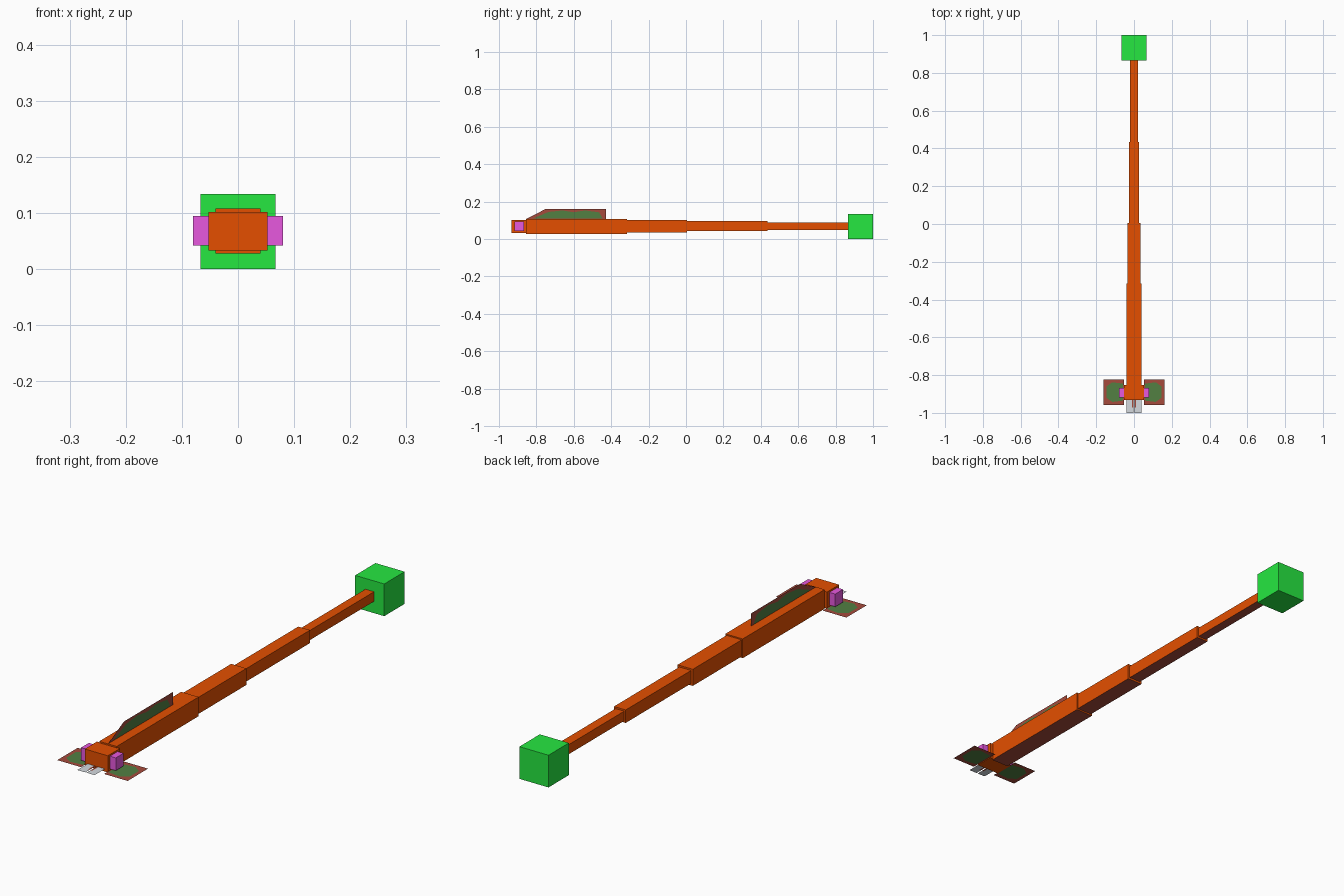
import bpy
import bmesh

if "Cube" in bpy.data.objects:
    bpy.data.objects.remove(bpy.data.objects["Cube"])


def material(name, rgb):
    m = bpy.data.materials.new(name)
    m.diffuse_color = (*rgb, 1.0)
    m.use_nodes = True
    m.node_tree.nodes["Principled BSDF"].inputs["Base Color"].default_value = m.diffuse_color
    return m


ORANGE = material("burnt orange", (0.78, 0.078, 0.0))
GREEN = material("bright green", (0.02, 0.84, 0.055))
PINK = material("orchid pink", (0.82, 0.10, 0.75))
GREY = material("light grey", (0.66, 0.70, 0.74))
RUST = material("rust brown", (0.38, 0.07, 0.045))
MOSS = material("moss green", (0.085, 0.215, 0.055))


def finish(name, bm, mats):
    mesh = bpy.data.meshes.new(name)
    bm.to_mesh(mesh)
    bm.free()
    for m in mats:
        mesh.materials.append(m)
    ob = bpy.data.objects.new(name, mesh)
    bpy.context.collection.objects.link(ob)
    return ob


def box(name, x, y, z, mat, under=None):
    """Box from (min, max) ranges, with an optional underside colour."""
    bm = bmesh.new()
    bmesh.ops.create_cube(bm, size=1)
    for v in bm.verts:
        v.co = [r[0] if c < 0 else r[1] for c, r in zip(v.co, (x, y, z))]
    bm.normal_update()
    for f in bm.faces:
        if under and f.normal.z < -0.5:
            f.material_index = 1
    return finish(name, bm, [mat, under] if under else [mat])


def fin(name, outer, inner):
    """Flat fin: rust border around a moss patch."""
    bm = bmesh.new()
    a = [bm.verts.new(p) for p in outer]
    b = [bm.verts.new(p) for p in inner]
    n = len(a)
    for i in range(n):
        j = (i + 1) % n
        bm.faces.new((a[i], a[j], b[j], b[i]))
    bm.faces.new(b).material_index = 1
    return finish(name, bm, [RUST, MOSS])


# Body segments tapering to the back: half width, y range, z range
segments = [
    (0.040, (-0.855, -0.316), (0.028, 0.108)),
    (0.035, (-0.316, 0.005), (0.034, 0.103)),
    (0.027, (0.005, 0.435), (0.042, 0.096)),
    (0.020, (0.435, 0.870), (0.049, 0.089)),
]
for i, (w, y, z) in enumerate(segments):
    box(f"body_segment_{i + 1}", (-w, w), y, z, ORANGE, RUST)

# Head and tail block
box("head", (-0.053, 0.053), (-0.932, -0.852), (0.033, 0.102), ORANGE)
box("tail_block", (-0.067, 0.067), (0.866, 1.0), (0.0, 0.134), GREEN)

# Paired head parts
for side, s in (("left", -1), ("right", 1)):
    box(f"{side}_eye", sorted((s * 0.053, s * 0.08)), (-0.918, -0.867),
        (0.042, 0.095), PINK)
    fz = 0.036
    fin(f"{side}_head_fin",
        [(s * x, y, fz) for x, y in
         ((0.053, -0.957), (0.115, -0.957), (0.162, -0.957),
          (0.162, -0.823), (0.115, -0.823), (0.053, -0.823))],
        [(s * x, y, fz) for x, y in
         ((0.058, -0.935), (0.115, -0.942), (0.146, -0.920),
          (0.146, -0.860), (0.115, -0.838), (0.058, -0.845))])
    # Flat jaw with a rust inner edge
    bm = bmesh.new()
    for k, pts in enumerate((
            ((0.010, -0.925), (0.04, -0.925), (0.04, -1.0),
             (0.003, -1.0), (0.003, -0.972), (0.010, -0.972)),
            ((0.003, -0.925), (0.010, -0.925), (0.010, -0.972),
             (0.003, -0.972)))):
        f = bm.faces.new([bm.verts.new((s * x, y, 0.044)) for x, y in pts])
        f.material_index = k
    finish(f"{side}_jaw", bm, [GREY, RUST])

# Upright back fin with a two-humped moss patch
fin("back_fin",
    [(0, y, z) for y, z in
     ((-0.855, 0.107), (-0.75, 0.161), (-0.66, 0.161), (-0.60, 0.161),
      (-0.54, 0.161), (-0.428, 0.161), (-0.428, 0.107))],
    [(0, y, z) for y, z in
     ((-0.82, 0.109), (-0.735, 0.145), (-0.66, 0.153), (-0.60, 0.143),
      (-0.54, 0.153), (-0.465, 0.143), (-0.445, 0.109))])
